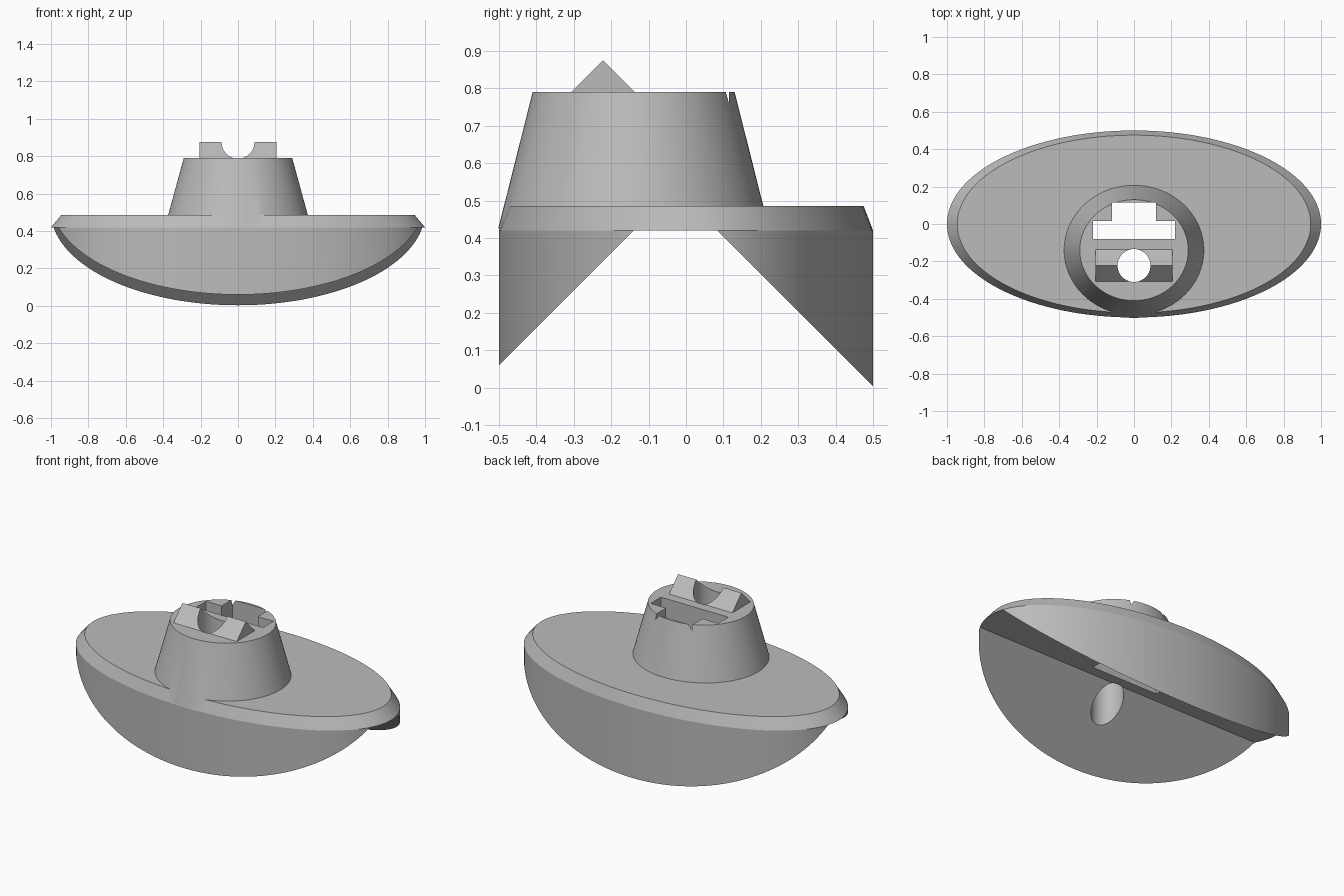
import bpy
import bmesh
from math import cos, sin, tau, radians

if "Cube" in bpy.data.objects:
    bpy.data.objects.remove(bpy.data.objects["Cube"], do_unlink=True)

grey = bpy.data.materials.new("plain_grey")
grey.use_nodes = True
colour = (0.5, 0.5, 0.5, 1)
grey.diffuse_color = colour
grey.node_tree.nodes["Principled BSDF"].inputs["Base Color"].default_value = colour


def loft(name, sections):
    """Closed solid through a list of equal-length point loops."""
    bm = bmesh.new()
    loops = [[bm.verts.new(p) for p in pts] for pts in sections]
    n = len(loops[0])
    for a, b in zip(loops, loops[1:]):
        for i in range(n):
            j = (i + 1) % n
            bm.faces.new((a[i], a[j], b[j], b[i]))
    bm.faces.new(loops[0])
    bm.faces.new(loops[-1])
    bmesh.ops.recalc_face_normals(bm, faces=bm.faces)
    mesh = bpy.data.meshes.new(name)
    bm.to_mesh(mesh)
    bm.free()
    mesh.materials.append(grey)
    obj = bpy.data.objects.new(name, mesh)
    bpy.context.collection.objects.link(obj)
    return obj


def ellipse(rx, ry, z, cy=0, n=128):
    return [(rx * cos(tau * i / n), cy + ry * sin(tau * i / n), z) for i in range(n)]


def prism_x(name, half, profile):
    """Extrude a y-z profile along x."""
    return loft(name, [[(x, y, z) for y, z in profile] for x in (-half, half)])


def box(name, half, y0, y1, z0, z1):
    return prism_x(name, half, [(y0, z0), (y1, z0), (y1, z1), (y0, z1)])


def combine(target, tool, operation):
    """Apply a boolean and remove the tool."""
    mod = target.modifiers.new(operation.lower(), "BOOLEAN")
    mod.object, mod.operation, mod.solver = tool, operation, "EXACT"
    bpy.context.view_layer.objects.active = target
    bpy.ops.object.modifier_apply(modifier=mod.name)
    bpy.data.objects.remove(tool, do_unlink=True)


# Oval saddle with a bevelled upper rim
saddle = loft("saddle_body", [ellipse(1, 0.5, 0), ellipse(1, 0.5, 0.42),
                              ellipse(0.945, 0.475, 0.485)])

# Sloped underside, leaving a front and a back skirt
combine(saddle, prism_x("underside_cutter", 1.2,
        [(-0.66, -0.1), (-0.14, 0.42), (0.083, 0.42), (0.603, -0.1)]), "DIFFERENCE")

# Tapered tower, offset to the front
combine(saddle, loft("tower", [ellipse(0.39, 0.362, 0.425, -0.14),
                               ellipse(0.29, 0.27, 0.79, -0.14)]), "UNION")

# Ridge on the tower top
combine(saddle, prism_x("ridge", 0.207,
        [(-0.317, 0.78), (-0.127, 0.78), (-0.222, 0.875)]), "UNION")

# T-shaped slot and round bore, both right through
combine(saddle, box("wide_slot_cutter", 0.22, -0.08, 0.016, -0.1, 1), "DIFFERENCE")
combine(saddle, box("narrow_slot_cutter", 0.118, -0.03, 0.115, -0.1, 1), "DIFFERENCE")
combine(saddle, loft("bore_cutter", [ellipse(0.088, 0.088, z, -0.222, 64)
                                     for z in (-0.1, 1)]), "DIFFERENCE")

bpy.ops.object.select_all(action="DESELECT")
saddle.select_set(True)
bpy.context.view_layer.objects.active = saddle
bpy.ops.object.shade_smooth_by_angle(angle=radians(15))
